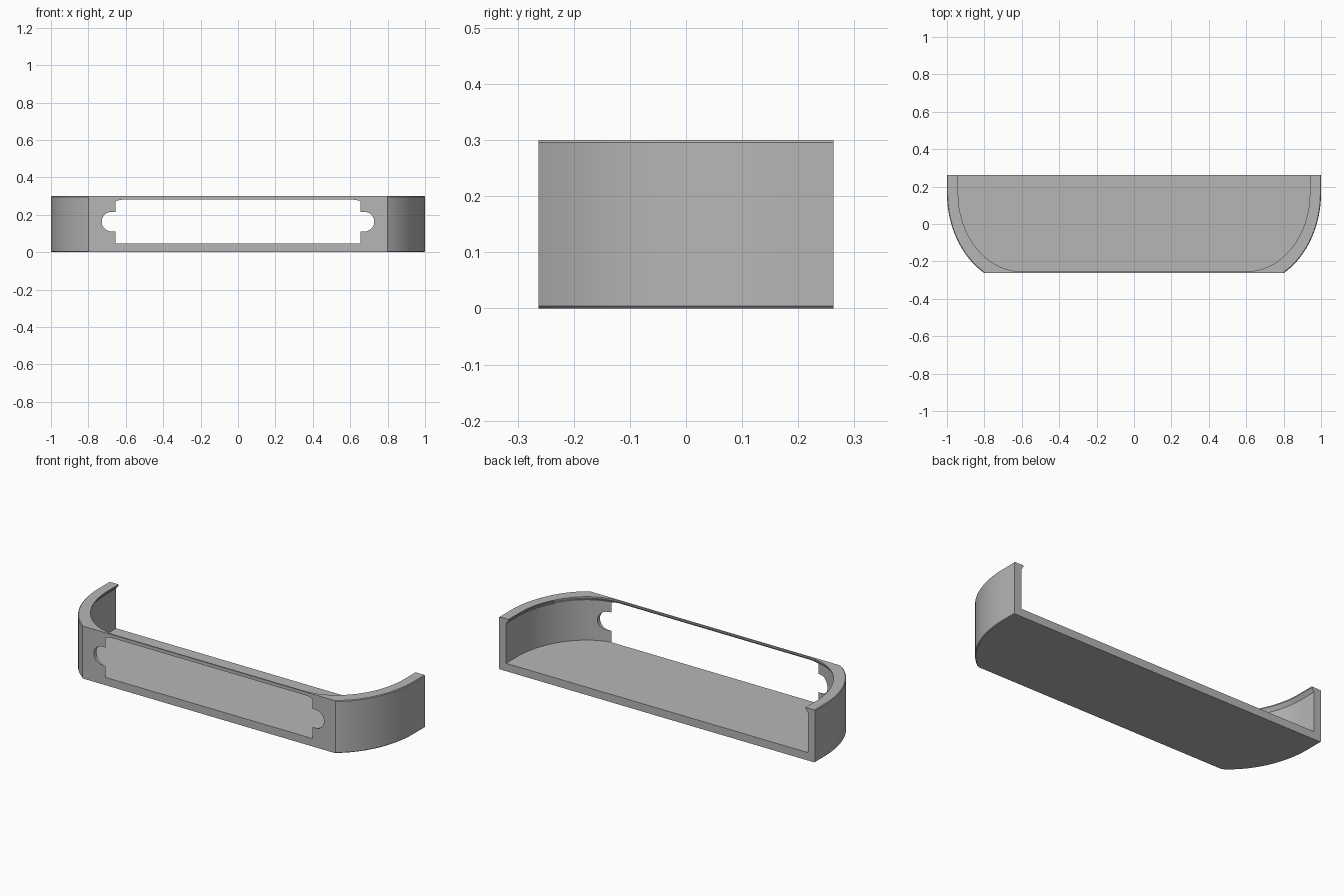
import bpy, bmesh, math

if "Cube" in bpy.data.objects:
    bpy.data.objects.remove(bpy.data.objects["Cube"])

FRONT, BACK = -0.2625, 0.2625
CX, CY = 0.6, 0.165          # centre of the elliptical corners
STEPS = 32

grey = bpy.data.materials.new("plain grey")
grey.use_nodes = True
colour = (0.47, 0.47, 0.47, 1)
grey.diffuse_color = colour
grey.node_tree.nodes["Principled BSDF"].inputs["Base Color"].default_value = colour


def outline(a, b, back, clip):
    """U-shaped plan: straight sides, elliptical corners, optional flat front cut."""
    end = math.asin(min(1, (CY - FRONT) / b)) if clip else math.pi / 2
    half = [(CX + a, back)]
    for i in range(STEPS + 1):
        t = end * i / STEPS
        half.append((CX + a * math.cos(t), CY - b * math.sin(t)))
    return half + [(-x, y) for x, y in reversed(half)]


def loft(name, rings):
    """Join matching closed rings of 3D points and cap both ends."""
    bm = bmesh.new()
    loops = [[bm.verts.new(p) for p in ring] for ring in rings]
    n = len(loops[0])
    for low, high in zip(loops, loops[1:]):
        for i in range(n):
            j = (i + 1) % n
            bm.faces.new((low[i], low[j], high[j], high[i]))
    bm.faces.new(loops[0])
    bm.faces.new(loops[-1])
    bmesh.ops.recalc_face_normals(bm, faces=bm.faces)
    mesh = bpy.data.meshes.new(name)
    bm.to_mesh(mesh)
    bm.free()
    obj = bpy.data.objects.new(name, mesh)
    bpy.context.collection.objects.link(obj)
    obj.data.materials.append(grey)
    return obj


def plan_rings(levels, back, clip):
    return [[(x, y, z) for x, y in outline(a, b, back, clip)] for z, a, b in levels]


# Outer shell with softened top and bottom edges
A, B, E = 0.4, 0.494, 0.004
tray = loft("tray_shell", plan_rings(
    [(0, A - E, B - E), (E, A, B), (0.3 - E, A, B), (0.3, A - E, B - E)], BACK, True))

# Cavity, narrowing under the rim to leave an overhanging lip
cavity = loft("cavity_cutter", plan_rings(
    [(0.045, 0.355, 0.433), (0.273, 0.355, 0.433),
     (0.294, 0.34, 0.419), (0.35, 0.34, 0.419)], 0.5, False))

# Rounded notches at both ends of the front opening
R, NX, NZ = 0.0525, 0.676, 0.163
right = [(NX + R * math.cos(t), NZ + R * math.sin(t))
         for t in (math.pi * (i / 20 - 0.5) for i in range(21))]
stadium = right + [(-x, z) for x, z in reversed(right)]
notch = loft("notch_cutter", [[(x, y, z) for x, z in stadium] for y in (-0.4, -0.18)])

# Cut the shell and apply
bpy.context.view_layer.objects.active = tray
tray.select_set(True)
for cutter in (cavity, notch):
    mod = tray.modifiers.new("cut", 'BOOLEAN')
    mod.operation = 'DIFFERENCE'
    mod.solver = 'EXACT'
    mod.object = cutter
    bpy.ops.object.modifier_apply(modifier=mod.name)
for cutter in (cavity, notch):
    bpy.data.objects.remove(cutter)

bpy.ops.object.shade_smooth_by_angle(angle=math.radians(30))
